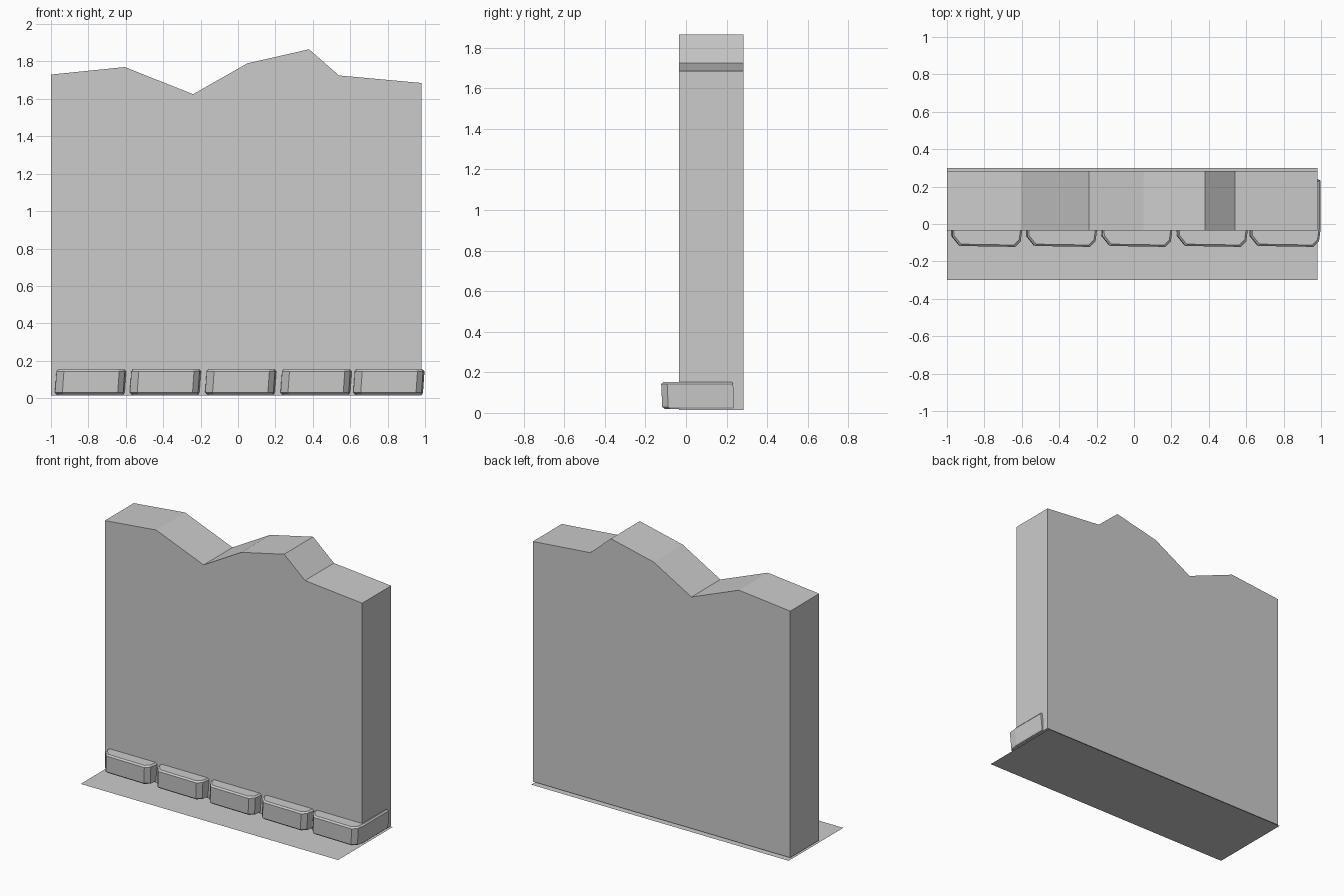
import bpy, bmesh

if "Cube" in bpy.data.objects:
    bpy.data.objects.remove(bpy.data.objects["Cube"])


def make_object(name, bm):
    bmesh.ops.recalc_face_normals(bm, faces=bm.faces[:])
    mesh = bpy.data.meshes.new(name)
    bm.to_mesh(mesh)
    bm.free()
    obj = bpy.data.objects.new(name, mesh)
    bpy.context.collection.objects.link(obj)
    return obj


def loft(name, rings):
    """Closed solid through a stack of matching rings."""
    bm = bmesh.new()
    loops = [[bm.verts.new(p) for p in ring] for ring in rings]
    n = len(loops[0])
    for a, b in zip(loops, loops[1:]):
        for i in range(n):
            j = (i + 1) % n
            bm.faces.new((a[i], a[j], b[j], b[i]))
    bm.faces.new(loops[0][::-1])
    bm.faces.new(loops[-1])
    return make_object(name, bm)


# Thin ground sheet
bm = bmesh.new()
bm.faces.new([bm.verts.new(p) for p in
              ((-1, -0.3, 0), (0.98, -0.3, 0), (0.98, 0.3, 0), (-1, 0.3, 0))])
make_object("ground_sheet", bm)

# Broken-topped wall: front silhouette extruded in depth
outline = [(-1, 0.015), (0.98, 0.015), (0.98, 1.685), (0.54, 1.725), (0.38, 1.865),
           (0.05, 1.79), (-0.24, 1.625), (-0.605, 1.77), (-1, 1.73)]
loft("wall", [[(x, y, z) for x, z in outline] for y in (-0.035, 0.283)])

# Row of worn foundation stones, chamfered at the front corners
footprint = [(0.005, -0.065), (0.045, -0.115), (0.345, -0.12), (0.375, -0.09),
             (0.383, -0.03), (0.383, 0.24), (0.0, 0.24)]
# height, inward shrink, sideways lean, forward lean
levels = [(0.02, 0.95, 0.0, 0.005), (0.03, 0.985, -0.003, 0.0),
          (0.143, 0.985, 0.005, -0.005), (0.153, 0.94, 0.005, -0.003)]
CX, CY = 0.19, 0.06
for k, x0 in enumerate((-0.983, -0.583, -0.18, 0.223, 0.612)):
    rings = [[(x0 + CX + (x - CX) * s + dx, CY + (y - CY) * s + dy, z)
              for x, y in footprint] for z, s, dx, dy in levels]
    loft(f"foundation_stone_{k + 1}", rings)
